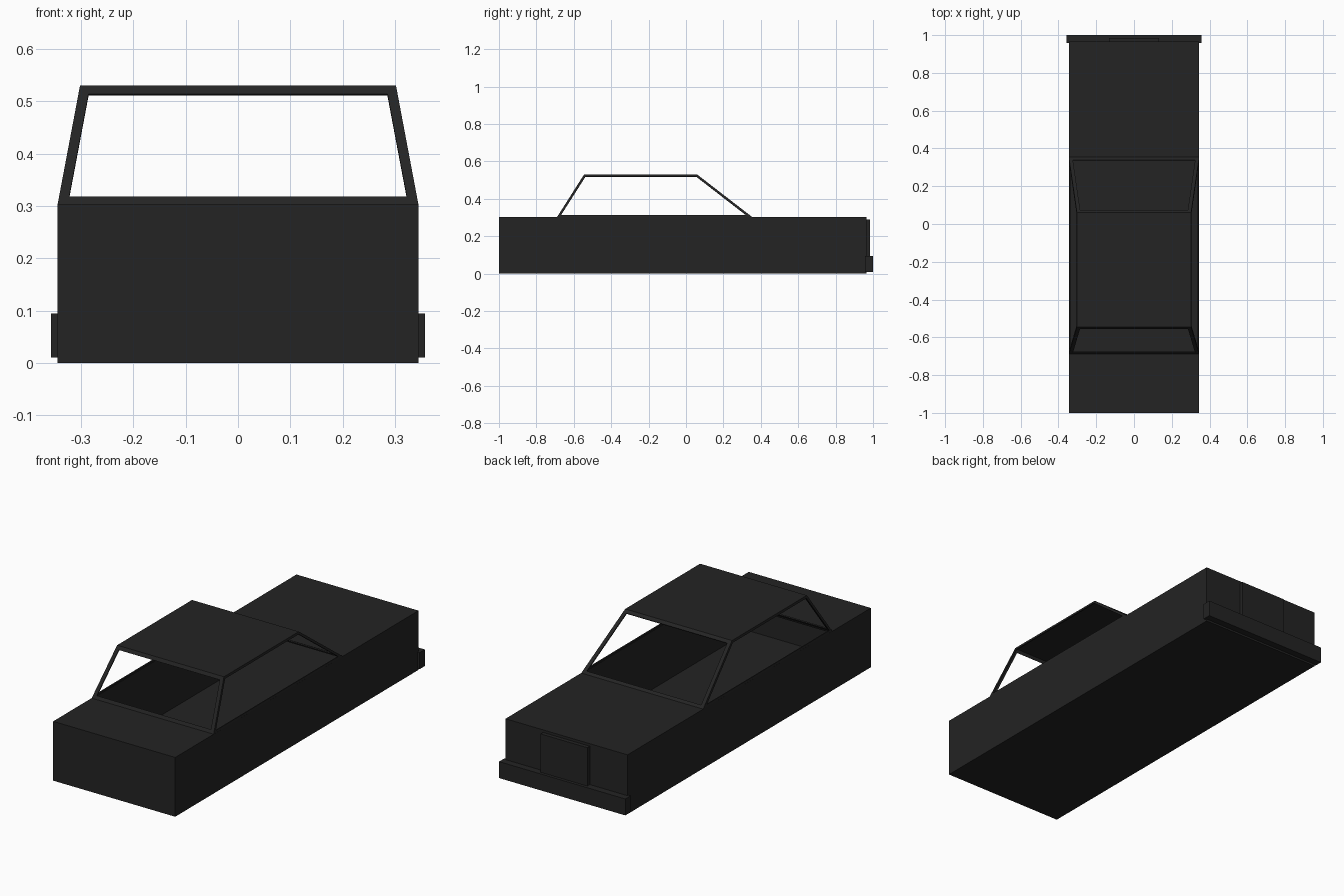
import bpy, bmesh
from mathutils import Vector

if "Cube" in bpy.data.objects:
    bpy.data.objects.remove(bpy.data.objects["Cube"])

paint = bpy.data.materials.new("charcoal paint")
paint.diffuse_color = (0.017, 0.017, 0.017, 1)
paint.use_nodes = True
paint.node_tree.nodes["Principled BSDF"].inputs["Base Color"].default_value = paint.diffuse_color


def finish(bm, name, wall=0.0):
    bmesh.ops.recalc_face_normals(bm, faces=bm.faces)
    me = bpy.data.meshes.new(name)
    bm.to_mesh(me)
    bm.free()
    me.materials.append(paint)
    ob = bpy.data.objects.new(name, me)
    bpy.context.collection.objects.link(ob)
    if wall:
        mod = ob.modifiers.new("wall", 'SOLIDIFY')
        mod.thickness = wall
        mod.offset = -1
    return ob


def box_bm(x, y0, y1, z0, z1):
    bm = bmesh.new()
    bmesh.ops.create_cube(bm, size=1)
    for v in bm.verts:
        v.co = Vector((v.co.x * 2 * x,
                       y1 if v.co.y > 0 else y0,
                       z1 if v.co.z > 0 else z0))
    return bm


# Hollow body shell, with the cabin opening cut out of its top
bm = box_bm(0.345, -1.0, 0.965, 0.0, 0.303)
for co, no in (((0, -0.68, 0), (0, 1, 0)), ((0, 0.345, 0), (0, 1, 0)),
               ((0.338, 0, 0), (1, 0, 0)), ((-0.338, 0, 0), (1, 0, 0))):
    bmesh.ops.bisect_plane(bm, geom=bm.verts[:] + bm.edges[:] + bm.faces[:],
                           plane_co=co, plane_no=no)
bmesh.ops.recalc_face_normals(bm, faces=bm.faces)
hole = [f for f in bm.faces if f.normal.z > 0.9
        and abs(f.calc_center_median().x) < 0.3
        and -0.68 < f.calc_center_median().y < 0.345]
bmesh.ops.delete(bm, geom=hole, context='FACES')
finish(bm, "body_shell", 0.005)

# Cabin: tapered roof with open window frames
bm = box_bm(0.345, -0.69, 0.355, 0.302, 0.53)
for v in bm.verts:
    if v.co.z > 0.5:
        v.co.x = 0.302 if v.co.x > 0 else -0.302
        v.co.y = 0.06 if v.co.y > 0 else -0.545
bm.normal_update()
bmesh.ops.delete(bm, geom=[f for f in bm.faces if f.normal.z < -0.9], context='FACES')
bm.normal_update()
sides = [f for f in bm.faces if abs(f.normal.x) > 0.5]
ends = [f for f in bm.faces if abs(f.normal.y) > 0.3]
for group, width in ((sides, 0.012), (ends, 0.019)):
    bmesh.ops.inset_individual(bm, faces=group, thickness=width, use_even_offset=True)
bmesh.ops.delete(bm, geom=sides + ends, context='FACES')
finish(bm, "cabin_frame", 0.006)

# Raised rear panel and rear bumper
finish(box_bm(0.132, 0.96, 0.985, 0.01, 0.29), "rear_panel")
finish(box_bm(0.357, 0.957, 1.0, 0.01, 0.094), "rear_bumper")
